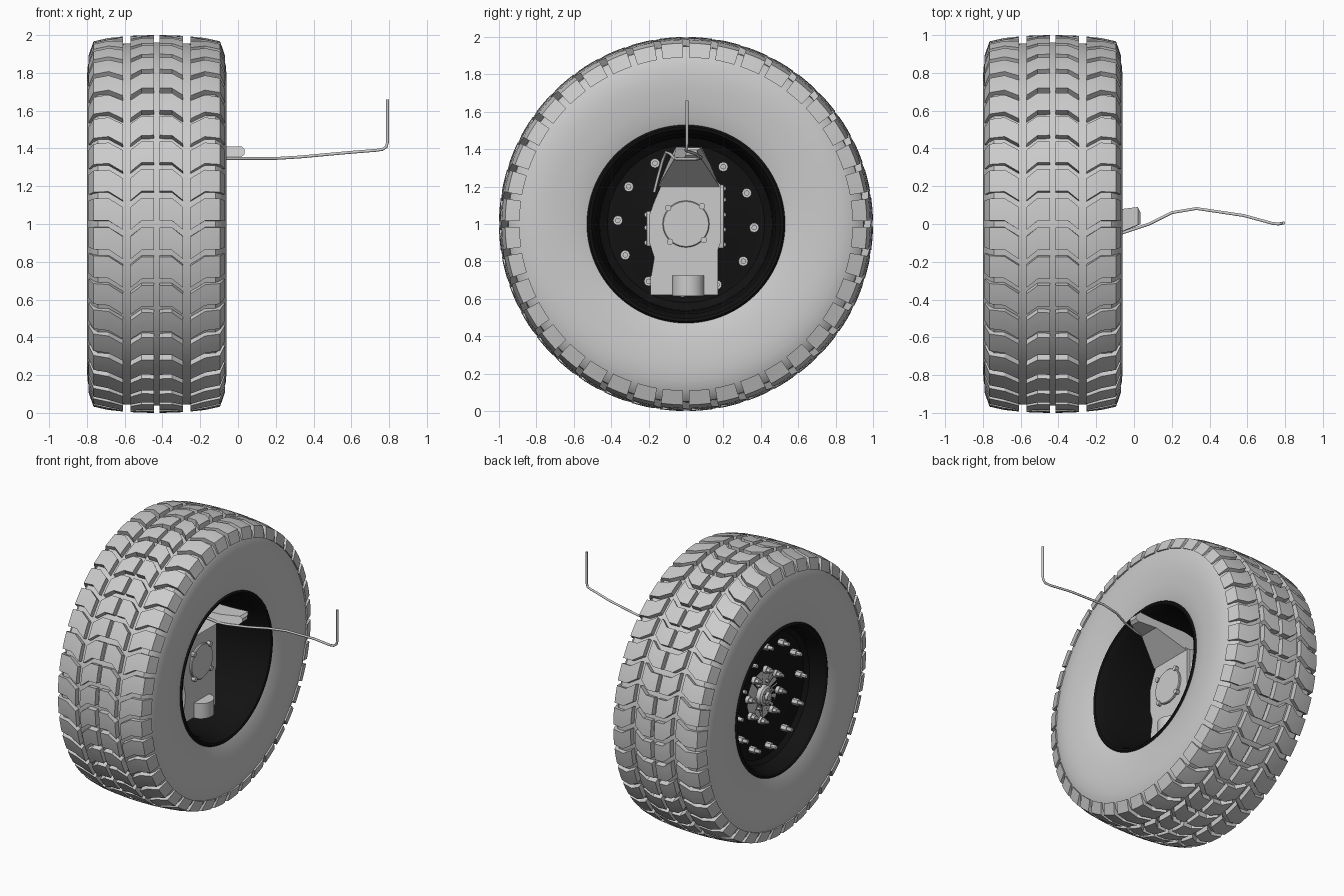
import bpy, bmesh
from math import sin, cos, pi, radians

if "Cube" in bpy.data.objects:
    bpy.data.objects.remove(bpy.data.objects["Cube"])

XC, ZC = -0.43, 1.0     # middle of the wheel on its axle


def finish(bm, name, mat=None, angle=30):
    bmesh.ops.recalc_face_normals(bm, faces=bm.faces[:])
    me = bpy.data.meshes.new(name)
    bm.to_mesh(me)
    bm.free()
    me.shade_smooth()
    me.set_sharp_from_angle(angle=radians(angle))
    if mat:
        me.materials.append(mat)
    ob = bpy.data.objects.new(name, me)
    bpy.context.collection.objects.link(ob)
    return ob


def polar(x, r, a):
    return (x, -r * cos(a), ZC + r * sin(a))


def lathe(name, prof, segs=96, mat=None, angle=30):
    """Closed (x, radius) profile spun about the axle."""
    bm = bmesh.new()
    rings = [[bm.verts.new(polar(x, r, 2 * pi * i / segs)) for x, r in prof] for i in range(segs)]
    n = len(prof)
    for i in range(segs):
        a, b = rings[i], rings[(i + 1) % segs]
        for j in range(n):
            k = (j + 1) % n
            bm.faces.new((a[j], a[k], b[k], b[j]))
    return finish(bm, name, mat, angle)


def add_cyl(bm, x0, x1, y, z, r, n=16):
    """Cylinder lying along x."""
    ends = [[bm.verts.new((x, y + r * cos(2 * pi * i / n), z + r * sin(2 * pi * i / n)))
             for i in range(n)] for x in (x0, x1)]
    for e in ends:
        bm.faces.new(e)
    for i in range(n):
        k = (i + 1) % n
        bm.faces.new((ends[0][i], ends[0][k], ends[1][k], ends[1][i]))


def bolt_ring(name, count, ring, parts, start=0.0):
    """Circle of bolts; parts = (x0, x1, radius, sides)."""
    bm = bmesh.new()
    for i in range(count):
        a = start + 2 * pi * i / count
        for x0, x1, r, n in parts:
            add_cyl(bm, x0, x1, ring * cos(a), ZC + ring * sin(a), r, n)
    return finish(bm, name)


def prism(name, pts, bevel=0.0):
    """Prism between two matching outlines pts = [(end_a, end_b), ...]."""
    bm = bmesh.new()
    a = [bm.verts.new(p) for p, q in pts]
    b = [bm.verts.new(q) for p, q in pts]
    bm.faces.new(a)
    bm.faces.new(b)
    for i in range(len(a)):
        k = (i + 1) % len(a)
        bm.faces.new((a[i], a[k], b[k], b[i]))
    if bevel:
        bmesh.ops.recalc_face_normals(bm, faces=bm.faces[:])
        bmesh.ops.bevel(bm, geom=bm.edges[:], offset=bevel, segments=2, affect='EDGES', profile=0.5)
    return finish(bm, name)


def plate(name, outline, x0, x1, bevel=0.0):
    return prism(name, [((x0, y, z), (x1, y, z)) for y, z in outline], bevel)


def box(name, x, y, z, bevel=0.0):
    return plate(name, [(y[0], z[0]), (y[1], z[0]), (y[1], z[1]), (y[0], z[1])], x[0], x[1], bevel)


black = bpy.data.materials.new("black_paint")
black.diffuse_color = (0.006, 0.006, 0.006, 1)
black.use_nodes = True
black.node_tree.nodes["Principled BSDF"].inputs["Base Color"].default_value = black.diffuse_color

# tyre carcass
half = [(0.31, 0.95), (0.335, 0.925), (0.353, 0.885), (0.365, 0.84), (0.37, 0.78), (0.368, 0.72),
        (0.36, 0.64), (0.348, 0.57), (0.335, 0.53), (0.30, 0.51)]
lathe("tyre", [(XC - h, r) for h, r in reversed(half)] + [(XC, 0.962)]
      + [(XC + h, r) for h, r in half], 120, None, 35)

# tread blocks: (half width, top radius, base half width, base radius, chevron offset)
rib = [(0.014, 1.0, 0.014, 0.95, 0), (0.08, 0.999, 0.08, 0.95, 0), (0.14, 0.996, 0.14, 0.95, -0.05)]
shoulder = [(0.178, 0.993, 0.178, 0.945, -0.05), (0.255, 0.985, 0.255, 0.945, 0),
            (0.335, 0.967, 0.32, 0.925, 0), (0.362, 0.89, 0.345, 0.89, 0)]
BLOCKS, GAP, SUB = 40, 0.036, 3
pitch = 2 * pi / BLOCKS
bm = bmesh.new()
for side in (-1, 1):
    for strip in (rib, shoulder):
        for b in range(BLOCKS):
            rows = []
            for s in range(SUB + 1):
                a0 = b * pitch + GAP / 2 + (pitch - GAP) * s / SUB
                top = [bm.verts.new(polar(XC + side * h, r, a0 + o)) for h, r, _, _, o in strip]
                base = [bm.verts.new(polar(XC + side * h, r, a0 + o)) for _, _, h, r, o in strip]
                rows.append(top + base[::-1])
            n = len(rows[0])
            m = n // 2
            for p, q in zip(rows, rows[1:]):
                for j in range(n):
                    k = (j + 1) % n
                    bm.faces.new((p[j], p[k], q[k], q[j]))
            for row in (rows[0], rows[-1]):
                for j in range(m - 1):
                    bm.faces.new((row[j], row[j + 1], row[n - 2 - j], row[n - 1 - j]))
finish(bm, "tread_blocks", None, 25)

# black wheel rim with a dished disc near the outer side
lathe("rim", [(-0.765, 0.53), (-0.775, 0.515), (-0.765, 0.50), (-0.73, 0.485), (-0.66, 0.47),
              (-0.635, 0.44), (-0.63, 0.30), (-0.61, 0.24), (-0.61, 0.02), (-0.58, 0.02),
              (-0.58, 0.24), (-0.60, 0.30), (-0.60, 0.42), (-0.57, 0.46), (-0.40, 0.465),
              (-0.15, 0.48), (-0.11, 0.495), (-0.09, 0.505), (-0.085, 0.52), (-0.095, 0.53),
              (-0.12, 0.52), (-0.40, 0.515), (-0.73, 0.52)], 96, black)

# rim bolts, lug nuts and hub
bolt_ring("rim_bolts", 12, 0.365,
          [(-0.71, -0.56, 0.014, 12), (-0.675, -0.63, 0.024, 6), (-0.60, -0.57, 0.026, 12)], radians(-3))
bolt_ring("lug_nuts", 8, 0.175,
          [(-0.635, -0.60, 0.026, 12), (-0.66, -0.635, 0.02, 6), (-0.68, -0.66, 0.012, 10)], radians(10))
bolt_ring("hub_bolts", 6, 0.095, [(-0.63, -0.60, 0.012, 6)])
lathe("hub_cap", [(-0.61, 0.07), (-0.64, 0.068), (-0.65, 0.055), (-0.65, 0.03), (-0.67, 0.026),
                  (-0.67, 0.001), (-0.60, 0.001), (-0.60, 0.07)], 24)
bolt_ring("hub_cap_bolts", 4, 0.045, [(-0.66, -0.64, 0.008, 6)], pi / 4)

# geared hub housing
plate("hub_housing", [(-0.19, 0.70), (0.17, 0.70), (0.17, 0.86), (0.185, 0.90), (0.185, 1.21),
                      (0.13, 1.26), (-0.11, 1.26), (-0.17, 1.12), (-0.195, 1.05), (-0.195, 0.90),
                      (-0.17, 0.82)], -0.58, -0.30)
plate("hub_neck", [(0.17 * cos(i * pi / 12), ZC + 0.17 * sin(i * pi / 12)) for i in range(24)], -0.61, -0.55)

# round input flange with four bolts
lathe("input_flange", [(-0.32, 0.125), (-0.29, 0.125), (-0.285, 0.12), (-0.285, 0.001), (-0.32, 0.001)], 40)
bolt_ring("flange_bolts", 4, 0.128, [(-0.31, -0.275, 0.017, 12)], radians(48))

# lower bracket with rounded boss
box("lower_bracket", (-0.50, -0.30), (-0.19, 0.17), (0.62, 0.725))
bm = bmesh.new()
n = 20
arc = [(-0.30 + 0.08 * sin(pi * i / n), 0.012 - 0.085 * cos(pi * i / n)) for i in range(n + 1)]
arc = [(-0.42, -0.073)] + arc + [(-0.42, 0.097)]
bm.free()
prism("lower_boss", [((x, y, 0.615), (x, y, 0.725)) for x, y in arc])

# upper steering arm: side profile (x, z) with left and right y limits
arm = [(-0.55, 1.20, -0.15, 0.18), (-0.30, 1.20, -0.15, 0.18), (-0.12, 1.345, -0.065, 0.085),
       (0.015, 1.352, -0.01, 0.065), (0.035, 1.37, 0.0, 0.06), (0.035, 1.395, 0.0, 0.06),
       (0.02, 1.41, -0.005, 0.09), (-0.10, 1.412, -0.055, 0.075), (-0.36, 1.40, -0.06, 0.09),
       (-0.55, 1.32, -0.10, 0.13)]
prism("steering_arm", [((x, a, z), (x, b, z)) for x, z, a, b in arm])

# caliper-like side covers and their bolts
box("side_cover_right", (-0.52, -0.33), (0.17, 0.203), (0.87, 1.21), 0.006)
box("side_cover_left", (-0.50, -0.36), (-0.212, -0.17), (0.88, 1.07), 0.008)
bm = bmesh.new()
for z in (0.89, 0.97, 1.05, 1.13, 1.19):
    add_cyl(bm, -0.40, -0.36, 0.203, z, 0.012, 8)
for z in (0.90, 0.98, 1.05):
    add_cyl(bm, -0.42, -0.37, -0.21, z, 0.014, 8)
finish(bm, "side_cover_bolts")

# bent air line leading from the hub to the vehicle
path = [(-0.36, -0.17, 1.17), (-0.34, -0.15, 1.25), (-0.32, -0.125, 1.34), (-0.28, -0.105, 1.385),
        (-0.20, -0.085, 1.375), (-0.12, -0.06, 1.35), (-0.06, -0.047, 1.347), (0.08, 0.0, 1.347),
        (0.20, 0.06, 1.347), (0.33, 0.082, 1.355), (0.58, 0.045, 1.378), (0.73, 0.004, 1.39),
        (0.765, 0.0, 1.395), (0.785, 0.004, 1.408), (0.792, 0.005, 1.435), (0.792, 0.005, 1.66)]
cu = bpy.data.curves.new("air_line", 'CURVE')
cu.dimensions = '3D'
cu.bevel_depth = 0.008
cu.bevel_resolution = 2
cu.use_fill_caps = True
sp = cu.splines.new('POLY')
sp.points.add(len(path) - 1)
for pt, co in zip(sp.points, path):
    pt.co = (*co, 1)
bpy.context.collection.objects.link(bpy.data.objects.new("air_line", cu))
